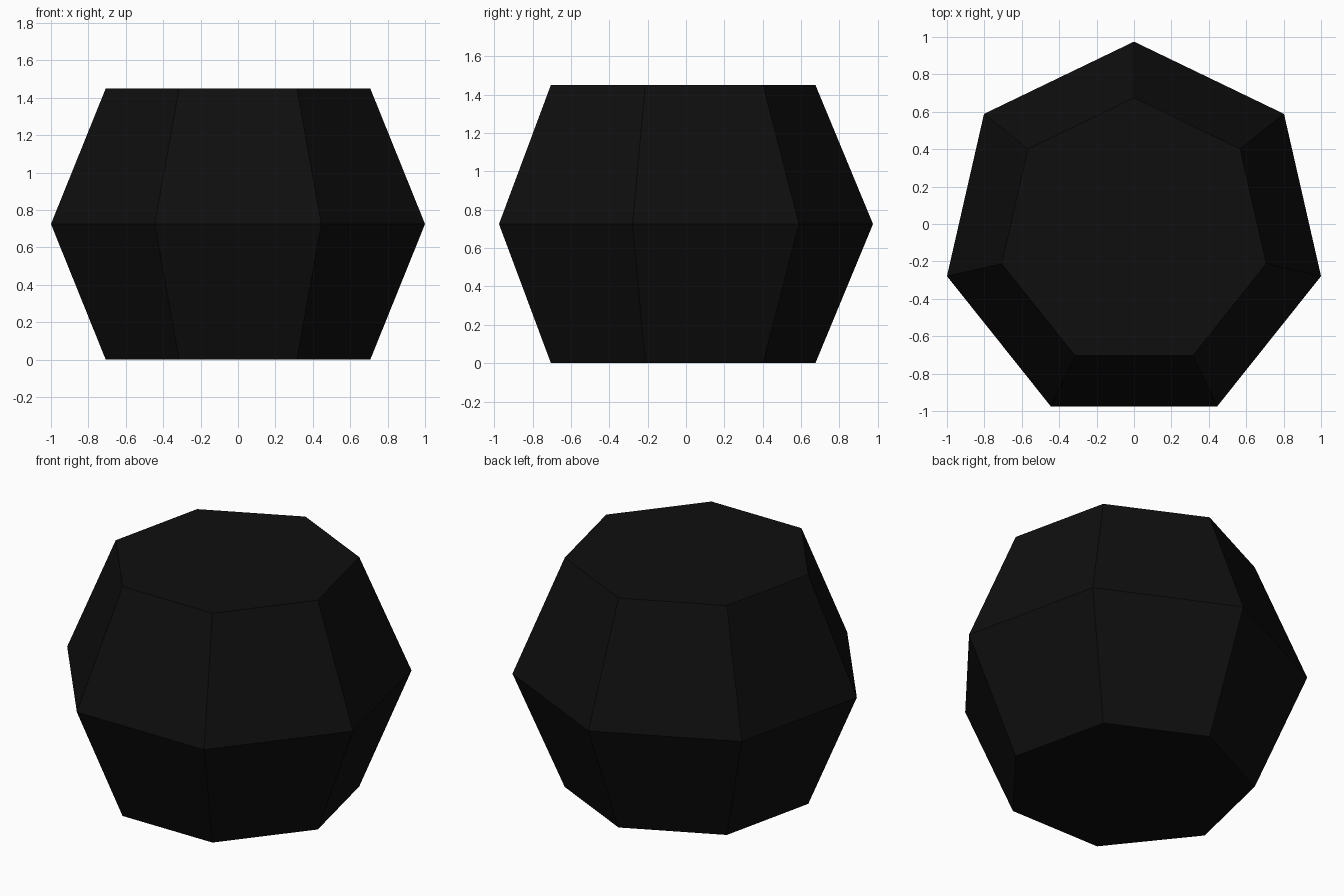
import bpy, bmesh, math

if "Cube" in bpy.data.objects:
    bpy.data.objects.remove(bpy.data.objects["Cube"])

SIDES = 7
RADIUS = 1 / math.sin(math.radians(720 / SIDES))   # widest ring spans x = -1..1
Y_CENTRE = 0.975 - RADIUS
CAP = math.sin(math.radians(45))

# Near-black surface
mat = bpy.data.materials.new("near_black")
mat.diffuse_color = (0.0045, 0.0045, 0.0045, 1)
mat.use_nodes = True
mat.node_tree.nodes["Principled BSDF"].inputs["Base Color"].default_value = mat.diffuse_color

# Faceted body: three seven-sided rings at -45, 0 and 45 degrees of a sphere
bm = bmesh.new()
rings = []
for lat in (-45, 0, 45):
    r = RADIUS * math.cos(math.radians(lat))
    z = RADIUS * (CAP + math.sin(math.radians(lat)))
    ring = []
    for i in range(SIDES):
        a = math.pi / 2 + 2 * math.pi * i / SIDES
        ring.append(bm.verts.new((r * math.cos(a), Y_CENTRE + r * math.sin(a), z)))
    rings.append(ring)

# Side facets between neighbouring rings
for low, high in zip(rings, rings[1:]):
    for i in range(SIDES):
        j = (i + 1) % SIDES
        bm.faces.new((low[i], low[j], high[j], high[i]))

# Flat caps
bm.faces.new(rings[0][::-1])
bm.faces.new(rings[-1])

mesh = bpy.data.meshes.new("faceted_body")
bm.to_mesh(mesh)
bm.free()
mesh.materials.append(mat)
body = bpy.data.objects.new("faceted_body", mesh)
bpy.context.collection.objects.link(body)
